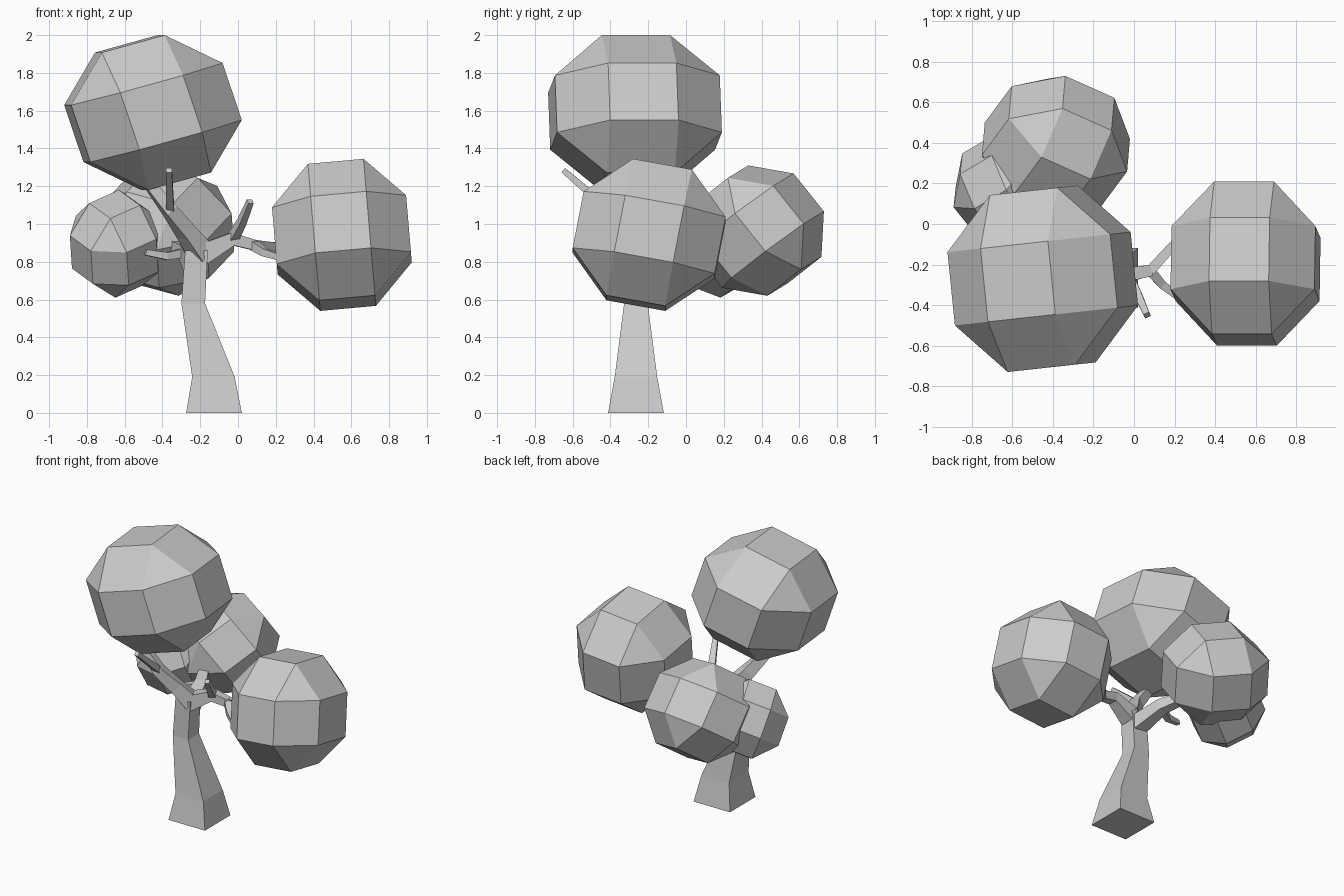
import bpy
import bmesh
from math import radians, sqrt
from mathutils import Euler, Vector

cube = bpy.data.objects.get("Cube")
if cube:
    bpy.data.objects.remove(cube, do_unlink=True)

# One plain grey for the whole tree
grey = bpy.data.materials.new("plain grey")
grey.use_nodes = True
grey.diffuse_color = (0.6, 0.6, 0.6, 1)
grey.node_tree.nodes["Principled BSDF"].inputs["Base Color"].default_value = (0.6, 0.6, 0.6, 1)


def finish(name, bm):
    """Turn a bmesh into a flat-shaded object."""
    bmesh.ops.recalc_face_normals(bm, faces=bm.faces)
    mesh = bpy.data.meshes.new(name)
    bm.to_mesh(mesh)
    bm.free()
    mesh.materials.append(grey)
    bpy.context.collection.objects.link(bpy.data.objects.new(name, mesh))


def foliage(name, low, high, turn):
    """Bevelled-cube ball, turned, then sized to its own extents."""
    bm = bmesh.new()
    long = 1 + sqrt(2)
    for axis in range(3):
        for a in (-1, 1):
            for b in (-1, 1):
                for c in (-long, long):
                    point = [a, b]
                    point.insert(axis, c)
                    bm.verts.new(point)
    spin = Euler([radians(d) for d in turn]).to_matrix()
    bmesh.ops.transform(bm, matrix=spin.to_4x4(), verts=bm.verts)
    bmesh.ops.convex_hull(bm, input=bm.verts)
    bmesh.ops.dissolve_limit(bm, angle_limit=radians(1), verts=bm.verts, edges=bm.edges)
    reach = [max(v.co[i] for v in bm.verts) for i in range(3)]
    for v in bm.verts:
        for i in range(3):
            middle, half = (low[i] + high[i]) / 2, (high[i] - low[i]) / 2
            v.co[i] = middle + v.co[i] / reach[i] * half
    finish(name, bm)


def limb(name, path, widths, level=False):
    """Square tube along a path; level keeps the rings horizontal."""
    bm = bmesh.new()
    points = [Vector(p) for p in path]
    rings = []
    for i, (p, w) in enumerate(zip(points, widths)):
        along = points[min(i + 1, len(points) - 1)] - points[max(i - 1, 0)]
        if level:
            along = Vector((0, 0, 1))
        turn = along.to_track_quat("Z", "Y")
        corners = [(-1, -1), (1, -1), (1, 1), (-1, 1)]
        rings.append([bm.verts.new(p + turn @ Vector((x, y, 0)) * w / 2) for x, y in corners])
    for lower, upper in zip(rings, rings[1:]):
        for k in range(4):
            n = (k + 1) % 4
            bm.faces.new((lower[k], lower[n], upper[n], upper[k]))
    bm.faces.new(rings[0][::-1])
    bm.faces.new(rings[-1])
    finish(name, bm)


# Leaf balls
foliage("top_foliage", (-0.92, -0.73, 1.18), (0.02, 0.19, 2.0), (0, -17, 6))
foliage("left_foliage", (0.18, -0.60, 0.54), (0.92, 0.21, 1.345), (-10.6, -5, 0))
foliage("back_foliage", (-0.75, 0.03, 0.62), (-0.02, 0.73, 1.31), (35, 15, -25))
foliage("right_foliage", (-0.89, -0.09, 0.61), (-0.39, 0.44, 1.18), (25, -20, 30))

# Trunk
limb("trunk",
     [(-0.127, -0.265, 0), (-0.13, -0.265, 0.19), (-0.237, -0.265, 0.58), (-0.22, -0.265, 0.86)],
     [0.295, 0.225, 0.125, 0.12], level=True)

# Main boughs
fork = (-0.19, -0.265, 0.84)
crook = (-0.03, -0.25, 0.92)
split = (0.08, -0.23, 0.89)
elbow = (-0.36, -0.40, 1.07)
back_split = (-0.35, 0.12, 0.89)
limb("left_bough", [fork, crook, split], [0.11, 0.07, 0.055])
limb("top_bough", [fork, (-0.27, -0.33, 0.95), elbow, (-0.50, -0.42, 1.25)],
     [0.11, 0.085, 0.07, 0.05])
limb("back_bough", [(-0.22, -0.25, 0.77), (-0.27, -0.04, 0.85), back_split],
     [0.11, 0.08, 0.06])

# Twigs running into the leaf balls
limb("left_back_twig", [split, (0.18, -0.12, 0.88), (0.33, 0.03, 0.90)], [0.05, 0.045, 0.035])
limb("left_front_twig", [split, (0.14, -0.30, 0.85), (0.27, -0.40, 0.81)], [0.05, 0.04, 0.03])
limb("back_twig", [back_split, (-0.33, 0.30, 0.96)], [0.06, 0.04])
limb("right_twig", [back_split, (-0.60, 0.20, 0.91)], [0.05, 0.035])

# Bare stubs
limb("left_stub", [crook, (0.02, -0.35, 1.01), (0.065, -0.45, 1.12)], [0.05, 0.04, 0.03])
limb("top_stub", [elbow, (-0.365, -0.65, 1.285)], [0.045, 0.03])
limb("right_stub", [(-0.27, -0.04, 0.85), (-0.38, -0.10, 0.83), (-0.49, -0.13, 0.85)],
     [0.05, 0.04, 0.03])
